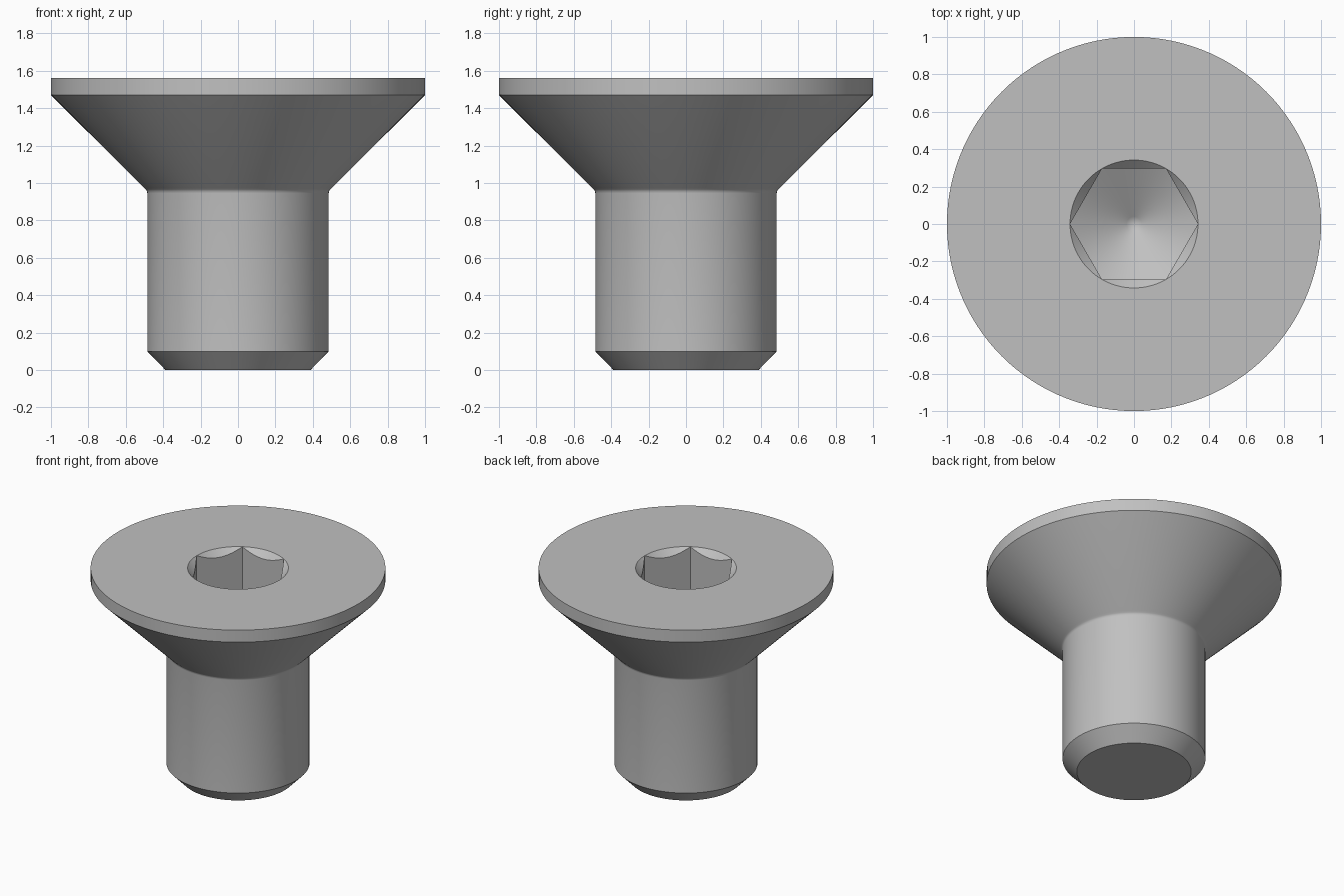
import bpy
import bmesh
from math import cos, sin, tan, pi, radians

cube = bpy.data.objects.get("Cube")
if cube:
    bpy.data.objects.remove(cube)

SIDES = 120            # multiple of six, so socket corners land on vertices
TOP = 1.56
CORNER = 0.342         # socket corner radius, also the countersink radius
FLAT = CORNER * cos(pi / 6)
FLOOR = TOP - 0.45


def hex_radius(a):
    return FLAT / cos(a % (pi / 3) - pi / 6)


def circle(r, z):
    return lambda a: (r, z)


def countersink(a):
    r = hex_radius(a)
    return r, TOP - (CORNER - r)


def socket_floor(a):
    r = hex_radius(a)
    return r, FLOOR - (CORNER - r) * tan(radians(30))


def floor_ring(r):
    return circle(r, FLOOR - (CORNER - r) * tan(radians(30)))


# Outer profile from the tip up, then down into the hexagonal socket
rings = [circle(r, z) for r, z in [
    (0.388, 0), (0.485, 0.10), (0.485, 0.945), (0.487, 0.957),
    (0.493, 0.965), (0.502, 0.973), (1.0, 1.47), (1.0, TOP), (CORNER, TOP)]]
rings += [countersink, socket_floor, floor_ring(0.15), floor_ring(0.04)]

bm = bmesh.new()
loops = []
for ring in rings:
    loop = []
    for i in range(SIDES):
        a = 2 * pi * i / SIDES
        r, z = ring(a)
        loop.append(bm.verts.new((r * cos(a), r * sin(a), z)))
    loops.append(loop)

for low, high in zip(loops, loops[1:]):
    for i in range(SIDES):
        j = (i + 1) % SIDES
        bm.faces.new((low[i], low[j], high[j], high[i]))

# Flat tip and pointed socket floor
bm.faces.new(loops[0][::-1])
centre = bm.verts.new((0, 0, FLOOR - CORNER * tan(radians(30))))
for i in range(SIDES):
    bm.faces.new((loops[-1][i], loops[-1][(i + 1) % SIDES], centre))

# The countersink closes to nothing at the six corners
bmesh.ops.remove_doubles(bm, verts=bm.verts, dist=0.0001)
bmesh.ops.recalc_face_normals(bm, faces=bm.faces)

mesh = bpy.data.meshes.new("countersunk_screw")
bm.to_mesh(mesh)
bm.free()
screw = bpy.data.objects.new("countersunk_screw", mesh)
bpy.context.collection.objects.link(screw)

# Plain grey metal
grey = bpy.data.materials.new("grey_metal")
grey.use_nodes = True
colour = (0.53, 0.53, 0.53, 1)
grey.diffuse_color = colour
grey.node_tree.nodes["Principled BSDF"].inputs["Base Color"].default_value = colour
mesh.materials.append(grey)

bpy.context.view_layer.objects.active = screw
screw.select_set(True)
bpy.ops.object.shade_smooth_by_angle(angle=radians(28))
